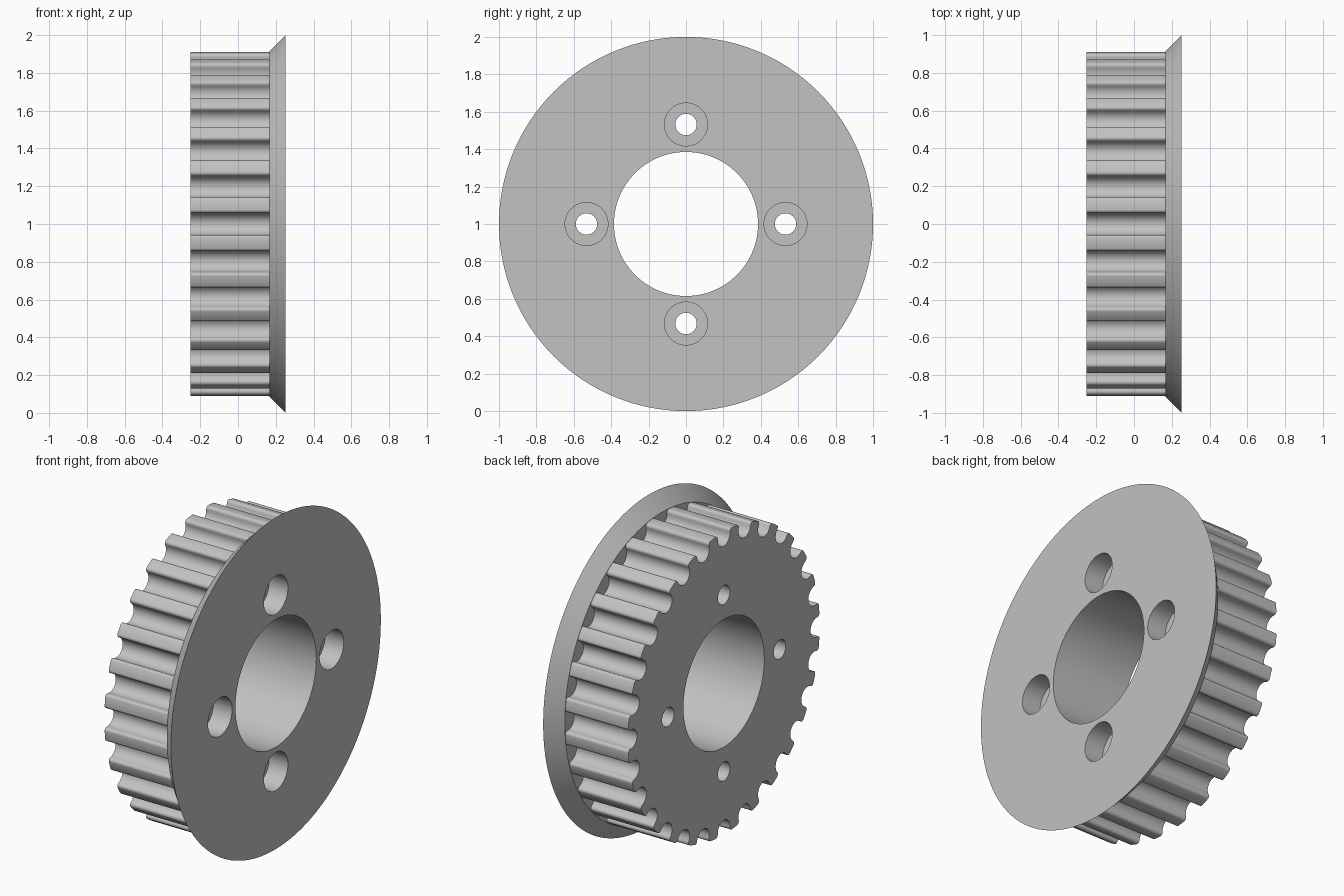
import bpy, bmesh, math
from mathutils import Vector

if "Cube" in bpy.data.objects:
    bpy.data.objects.remove(bpy.data.objects["Cube"])

TEETH = 28
R = 0.913             # tooth tip radius
X0, X1, X2 = -0.2525, 0.1675, 0.2525   # hub face, flange root, flange face
ZC = 1.0              # axle height

metal = bpy.data.materials.new("grey_metal")
metal.diffuse_color = (0.54, 0.54, 0.54, 1)
metal.use_nodes = True
metal.node_tree.nodes["Principled BSDF"].inputs["Base Color"].default_value = metal.diffuse_color


def loft(name, rings):
    """Solid along x from (x, [(y, z), ...]) rings with equal point counts."""
    bm = bmesh.new()
    loops = [[bm.verts.new((x, y, z + ZC)) for y, z in pts] for x, pts in rings]
    n = len(loops[0])
    for a, b in zip(loops, loops[1:]):
        for i in range(n):
            j = (i + 1) % n
            bm.faces.new((a[i], a[j], b[j], b[i]))
    bm.faces.new(loops[0][::-1])
    bm.faces.new(loops[-1])
    bmesh.ops.recalc_face_normals(bm, faces=bm.faces)
    me = bpy.data.meshes.new(name)
    bm.to_mesh(me)
    bm.free()
    me.materials.append(metal)
    ob = bpy.data.objects.new(name, me)
    bpy.context.collection.objects.link(ob)
    return ob


def circle(r, n=128, y=0.0, z=0.0):
    return [(y + r * math.cos(2 * math.pi * i / n),
             z + r * math.sin(2 * math.pi * i / n)) for i in range(n)]


def combine(target, tool, operation):
    mod = target.modifiers.new(operation.lower(), 'BOOLEAN')
    mod.operation = operation
    mod.solver = 'EXACT'
    mod.object = tool
    bpy.context.view_layer.objects.active = target
    bpy.ops.object.modifier_apply(modifier=mod.name)
    bpy.data.objects.remove(tool)


def tooth_outline():
    """Round-bottomed grooves with rounded lips, repeated around the rim."""
    gr, fil, depth = 0.058, 0.018, 0.087
    edge = gr + fil
    top = math.sqrt(R * R - edge * edge)
    centre = R - depth + gr
    half = []
    for k in range(8):                       # groove bottom
        a = math.radians(-90 + 90 * k / 7)
        half.append((gr * math.cos(a), centre + gr * math.sin(a)))
    for k in range(6):                       # rounded lip
        a = math.radians(180 - 90 * k / 5)
        half.append((edge + fil * math.cos(a), top - fil + fil * math.sin(a)))
    mid = math.pi / TEETH                    # middle of the tooth land
    groove = [(-t, r) for t, r in half[:0:-1]] + half
    groove.append((R * math.sin(mid), R * math.cos(mid)))
    pts = []
    for i in range(TEETH):
        a = 2 * math.pi * i / TEETH
        c, s = math.cos(a), math.sin(a)
        pts += [(r * c - t * s, r * s + t * c) for t, r in groove]
    return pts


# Conical flange joined to the toothed rim
pulley = loft("toothed_pulley", [(X1, circle(0.915)), (X2, circle(1.0))])
outline = tooth_outline()
combine(pulley, loft("toothed_rim", [(X0, outline), (X1 + 0.04, outline)]), 'UNION')

# Central bore
bore = circle(0.385)
combine(pulley, loft("bore_cutter", [(-0.5, bore), (0.5, bore)]), 'DIFFERENCE')

# Four counterbored bolt holes
for i in range(4):
    a = i * math.pi / 2
    y, z = 0.532 * math.cos(a), 0.532 * math.sin(a)
    small, large = circle(0.057, 48, y, z), circle(0.115, 48, y, z)
    cutter = loft("bolt_cutter", [(-0.5, small), (X2 - 0.125, small),
                                  (X2 - 0.125, large), (0.5, large)])
    combine(pulley, cutter, 'DIFFERENCE')

# Smooth curved walls, keep crisp edges
bpy.ops.object.select_all(action='DESELECT')
pulley.select_set(True)
bpy.context.view_layer.objects.active = pulley
bpy.ops.object.shade_smooth_by_angle(angle=math.radians(30))
